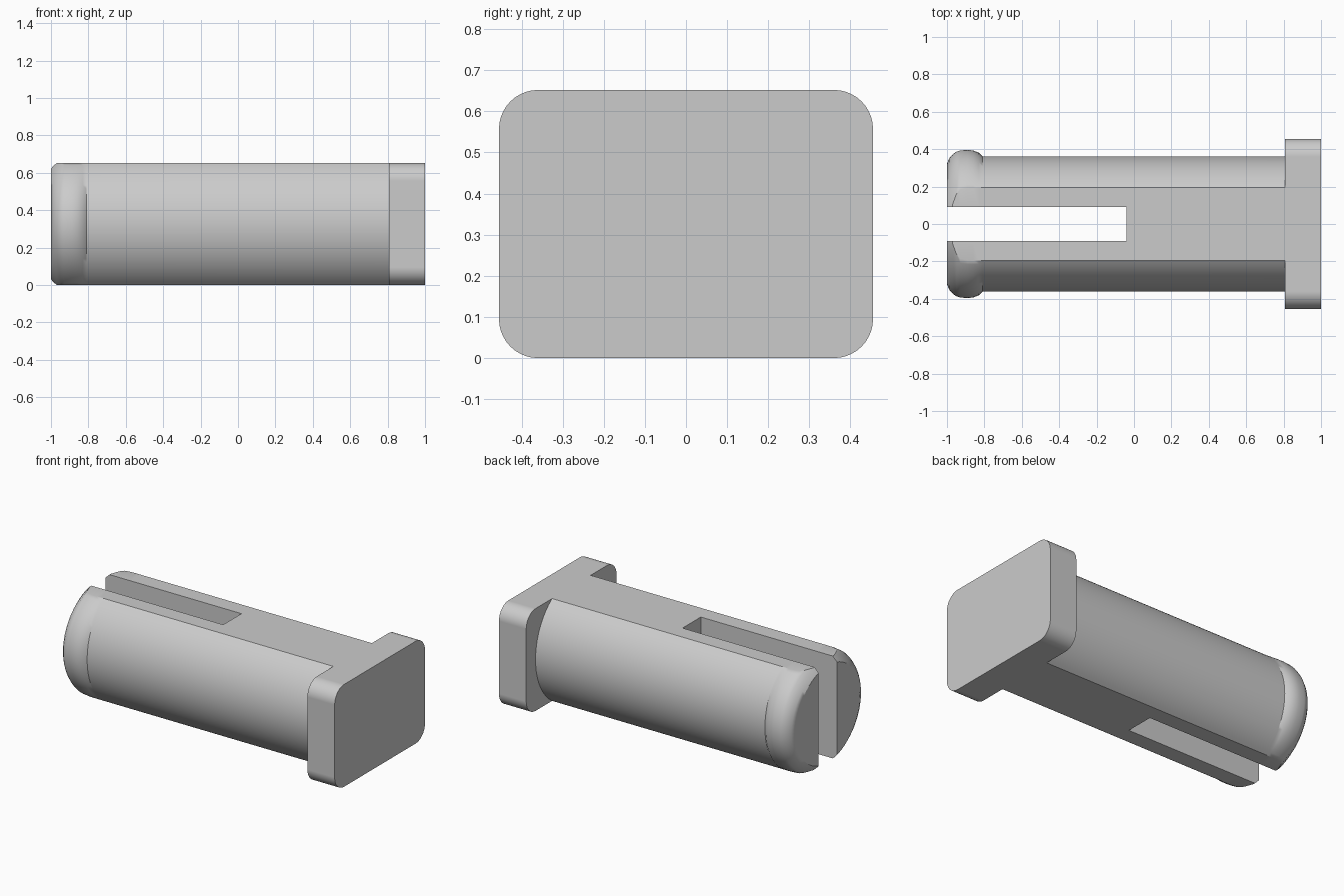
import bpy, bmesh, math

cube = bpy.data.objects.get("Cube")
if cube:
    bpy.data.objects.remove(cube, do_unlink=True)

MID = 0.326      # height of the pin axis, half the overall height
STEPS = 32       # segments along each rounded side

grey = bpy.data.materials.new("plain grey")
grey.use_nodes = True
COLOUR = (0.6, 0.6, 0.6, 1)
grey.diffuse_color = COLOUR
grey.node_tree.nodes["Principled BSDF"].inputs["Base Color"].default_value = COLOUR


def loft(name, rings):
    """Skin closed rings of points and cap both ends."""
    bm = bmesh.new()
    loops = [[bm.verts.new(p) for p in ring] for ring in rings]
    n = len(loops[0])
    for a, b in zip(loops, loops[1:]):
        for i in range(n):
            j = (i + 1) % n
            bm.faces.new((a[i], a[j], b[j], b[i]))
    bm.faces.new(loops[0][::-1])
    bm.faces.new(loops[-1])
    bmesh.ops.recalc_face_normals(bm, faces=bm.faces)
    mesh = bpy.data.meshes.new(name)
    bm.to_mesh(mesh)
    bm.free()
    mesh.materials.append(grey)
    obj = bpy.data.objects.new(name, mesh)
    bpy.context.collection.objects.link(obj)
    return obj


def activate(obj):
    bpy.ops.object.select_all(action='DESELECT')
    obj.select_set(True)
    bpy.context.view_layer.objects.active = obj


def finish(obj):
    activate(obj)
    bpy.ops.object.shade_smooth_by_angle(angle=math.radians(30))
    mod = obj.modifiers.new("flat_face_shading", 'WEIGHTED_NORMAL')
    mod.keep_sharp = True


def pin_ring(x, wide, flat, half):
    """Elliptic sides of half width 'wide', cut by flats at +-half."""
    t = math.acos(flat / wide)
    tall = half / math.sin(t)
    angles = [-t + 2 * t * i / STEPS for i in range(STEPS + 1)]
    side = [(x, wide * math.cos(a), MID + tall * math.sin(a)) for a in angles]
    return side + [(x, -y, z) for _, y, z in reversed(side)]


# Pin: rounded tip, bulging snap lip, then the straight shaft
sections = [
    (-1.00, 0.322, 0.094, 0.296),
    (-0.988, 0.351, 0.096, 0.309),
    (-0.97, 0.372, 0.105, MID),
    (-0.95, 0.386, 0.160, MID),
    (-0.93, 0.393, 0.185, MID),
    (-0.89, 0.396, 0.193, MID),
    (-0.86, 0.393, 0.194, MID),
    (-0.83, 0.381, 0.194, MID),
    (-0.81, 0.362, 0.194, MID),
    (0.81, 0.361, 0.194, MID),
]
pin = loft("split_pin", [pin_ring(*s) for s in sections])

# Slot that splits the pin into two prongs
bpy.ops.mesh.primitive_cube_add(size=1, location=(-0.645, 0, MID))
cutter = bpy.context.object
cutter.name = "slot_cutter"
cutter.scale = (1.21, 0.184, 1.0)
cutter.hide_render = True
cutter.data.materials.append(grey)
cut = pin.modifiers.new("slot", 'BOOLEAN')
cut.operation = 'DIFFERENCE'
cut.solver = 'EXACT'
cut.object = cutter
activate(pin)
bpy.ops.object.modifier_apply(modifier=cut.name)
bpy.data.objects.remove(cutter, do_unlink=True)
finish(pin)


# Head: rectangular plate with rounded corners
def head_ring(x, half_y=0.455, r=0.095, seg=10):
    ring = []
    for k, (sy, sz) in enumerate([(1, 1), (-1, 1), (-1, -1), (1, -1)]):
        for i in range(seg + 1):
            a = math.pi / 2 * (k + i / seg)
            ring.append((x, sy * (half_y - r) + r * math.cos(a),
                         MID + sz * (MID - r) + r * math.sin(a)))
    return ring


finish(loft("head_plate", [head_ring(0.808), head_ring(1.0)]))
